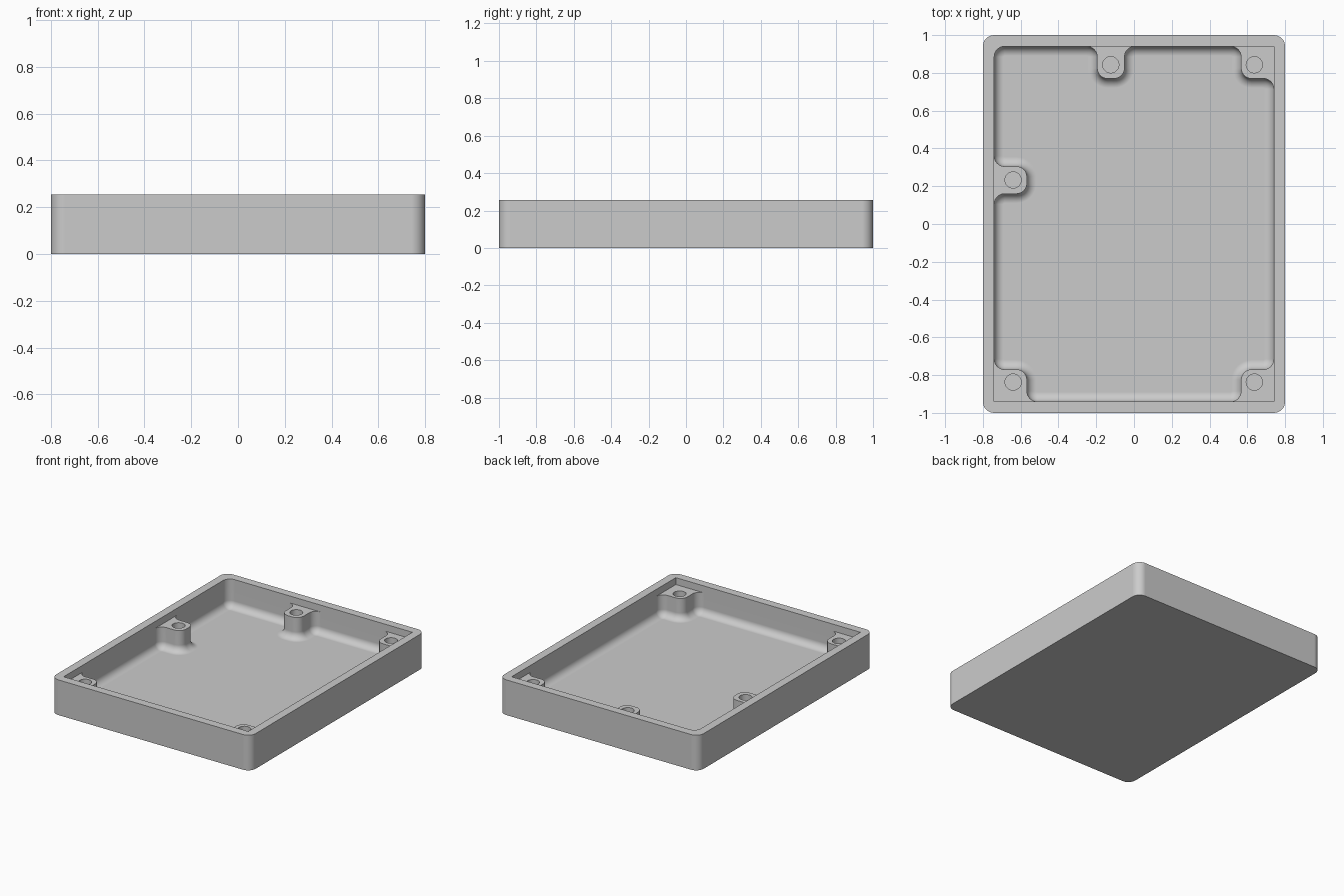
import bpy, bmesh, math
from mathutils import Vector

if "Cube" in bpy.data.objects:
    bpy.data.objects.remove(bpy.data.objects["Cube"], do_unlink=True)

HEIGHT, FLOOR, SHELF, ABOVE = 0.255, 0.05, 0.205, 0.32
WALL_X, WALL_Y = 0.74, 0.94
FILLET, ROUND = 0.05, 0.055
POST_X, POST_Y = 0.567, 0.77

grey = bpy.data.materials.new("light_grey")
grey.use_nodes = True
grey.diffuse_color = (0.6, 0.6, 0.6, 1)
grey.node_tree.nodes["Principled BSDF"].inputs["Base Color"].default_value = (0.6, 0.6, 0.6, 1)


def outline(corners, inset=0.0, steps=8):
    """Right-angled polygon (counter-clockwise x, y, radius) with rounded corners."""
    points = []
    for i, (x, y, r) in enumerate(corners):
        p = Vector((x, y))
        d1 = (p - Vector(corners[i - 1][:2])).normalized()
        d2 = (Vector(corners[(i + 1) % len(corners)][:2]) - p).normalized()
        if r == 0:
            points.append(p)
            continue
        turn = 1 if d1.cross(d2) > 0 else -1
        centre = p + (d2 - d1) * r
        for k in range(steps + 1):
            t = math.pi / 2 * k / steps
            points.append(centre + (d1 * math.sin(t) - d2 * math.cos(t)) * (r - turn * inset))
    return points


def loft(name, levels):
    """Closed solid through stacked outlines of (points, z)."""
    bm = bmesh.new()
    rings = [[bm.verts.new((p.x, p.y, z)) for p in pts] for pts, z in levels]
    n = len(rings[0])
    for low, high in zip(rings, rings[1:]):
        for i in range(n):
            j = (i + 1) % n
            bm.faces.new((low[i], low[j], high[j], high[i]))
    bm.faces.new(rings[0][::-1])
    bm.faces.new(rings[-1])
    mesh = bpy.data.meshes.new(name)
    bm.to_mesh(mesh)
    bm.free()
    obj = bpy.data.objects.new(name, mesh)
    bpy.context.collection.objects.link(obj)
    mesh.materials.append(grey)
    return obj


def cut(target, cutter):
    mod = target.modifiers.new("cut", 'BOOLEAN')
    mod.operation, mod.solver, mod.object = 'DIFFERENCE', 'EXACT', cutter
    bpy.context.view_layer.objects.active = target
    bpy.ops.object.modifier_apply(modifier=mod.name)
    bpy.data.objects.remove(cutter, do_unlink=True)


# Outer block with rounded upright edges
block = outline([(-0.8, -1, 0.06), (0.8, -1, 0.06), (0.8, 1, 0.06), (-0.8, 1, 0.06)])
tray = loft("tray", [(block, 0), (block, HEIGHT)])

# Main pocket: its outline steps around the five screw posts, floor edge is filleted
pocket = [(x, y, ROUND) for x, y in (
    (-POST_X, -WALL_Y), (POST_X, -WALL_Y), (POST_X, -POST_Y), (WALL_X, -POST_Y),
    (WALL_X, POST_Y), (POST_X, POST_Y), (POST_X, WALL_Y),
    (-0.05, WALL_Y), (-0.05, POST_Y), (-0.195, POST_Y), (-0.195, WALL_Y),
    (-WALL_X, WALL_Y), (-WALL_X, 0.305), (-POST_X, 0.305), (-POST_X, 0.16), (-WALL_X, 0.16),
    (-WALL_X, -POST_Y), (-POST_X, -POST_Y))]
levels = []
for k in range(9):
    a = math.pi / 2 * k / 8
    levels.append((outline(pocket, FILLET * (1 - math.sin(a))), FLOOR + FILLET * (1 - math.cos(a))))
levels.append((outline(pocket), ABOVE))
cut(tray, loft("pocket_cutter", levels))

# Shallow recess that lowers the post tops below the rim
recess = outline([(-WALL_X, -WALL_Y, 0), (WALL_X, -WALL_Y, 0),
                  (WALL_X, WALL_Y, 0), (-WALL_X, WALL_Y, ROUND)])
cut(tray, loft("recess_cutter", [(recess, SHELF), (recess, ABOVE)]))

# Screw holes in the posts
for x, y in ((0.637, 0.843), (-0.123, 0.843), (-0.64, 0.233), (-0.64, -0.837), (0.637, -0.837)):
    ring = [Vector((x + 0.043 * math.cos(math.tau * i / 32), y + 0.043 * math.sin(math.tau * i / 32)))
            for i in range(32)]
    cut(tray, loft("hole_cutter", [(ring, 0.07), (ring, ABOVE)]))

# Smooth rounded areas, keep flats flat
bpy.ops.object.select_all(action='DESELECT')
tray.select_set(True)
bpy.context.view_layer.objects.active = tray
bpy.ops.object.shade_smooth_by_angle(angle=math.radians(30))
weighted = tray.modifiers.new("weighted_normals", 'WEIGHTED_NORMAL')
weighted.keep_sharp = True
